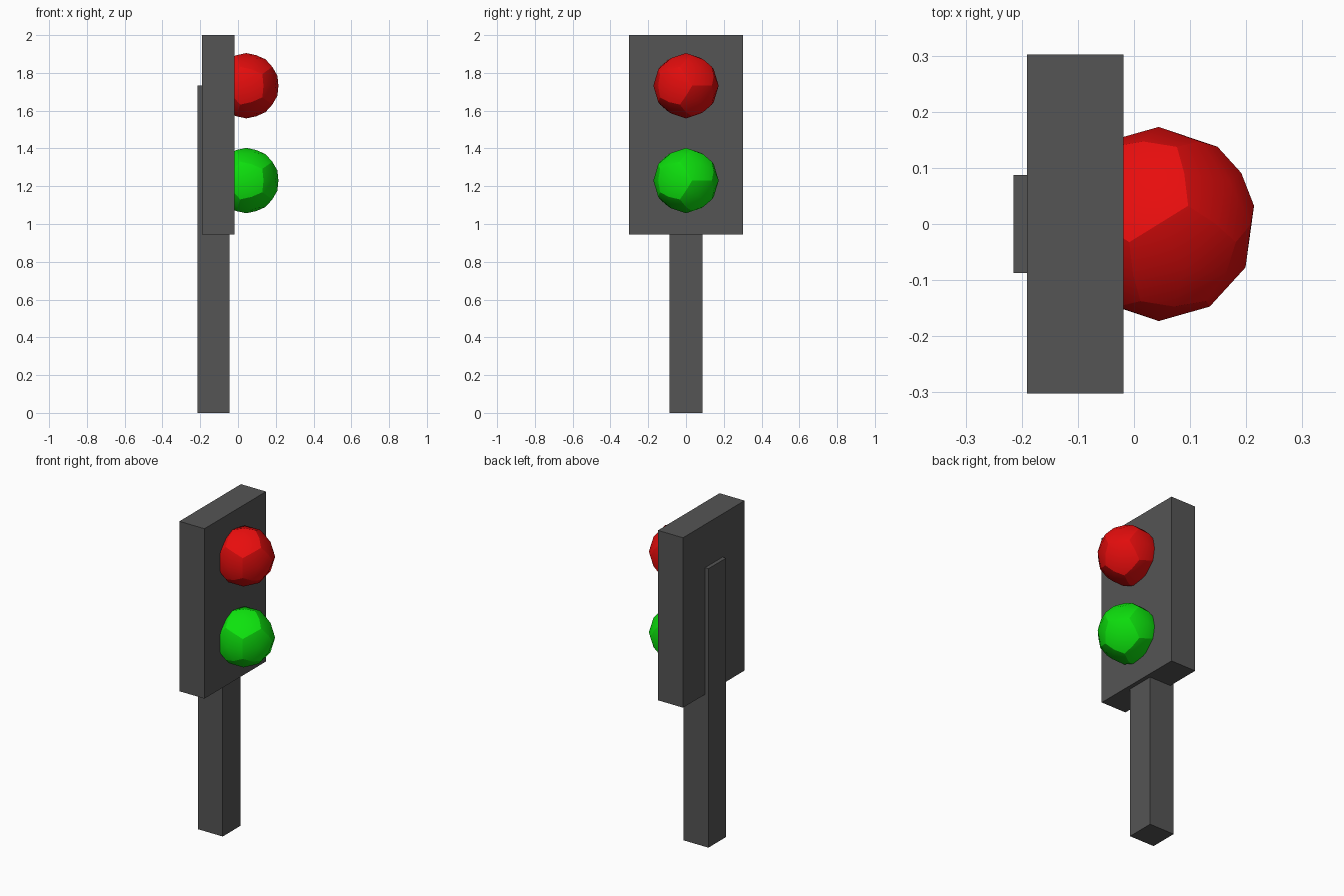
import bpy, bmesh, math
from mathutils import Vector, Matrix

if "Cube" in bpy.data.objects:
    bpy.data.objects.remove(bpy.data.objects["Cube"])

def material(name, color):
    mat = bpy.data.materials.new(name)
    mat.diffuse_color = color
    mat.use_nodes = True
    mat.node_tree.nodes["Principled BSDF"].inputs["Base Color"].default_value = mat.diffuse_color
    return mat

def finish(bm, name, mat):
    me = bpy.data.meshes.new(name)
    bm.to_mesh(me)
    bm.free()
    me.materials.append(mat)
    ob = bpy.data.objects.new(name, me)
    bpy.context.collection.objects.link(ob)
    return ob

def box(name, lo, hi, mat):
    lo, hi = Vector(lo), Vector(hi)
    bm = bmesh.new()
    bmesh.ops.create_cube(bm, size=1)
    bmesh.ops.scale(bm, vec=hi - lo, verts=bm.verts)
    bmesh.ops.translate(bm, vec=(lo + hi) / 2, verts=bm.verts)
    return finish(bm, name, mat)

def lamp(name, center, radius, mat):
    # dodecahedron, subdivided once and rounded onto a sphere
    phi = (1 + math.sqrt(5)) / 2
    s = (-1, 1)
    pts = [(a, b, c) for a in s for b in s for c in s]
    for a in s:
        for b in s:
            pts += [(a * phi, b / phi, 0), (b / phi, 0, a * phi), (0, a * phi, b / phi)]
    bm = bmesh.new()
    for p in pts:
        bm.verts.new(p)
    bmesh.ops.convex_hull(bm, input=bm.verts[:])
    bmesh.ops.dissolve_limit(bm, angle_limit=0.05, verts=bm.verts[:], edges=bm.edges[:])
    bmesh.ops.subdivide_edges(bm, edges=bm.edges[:], cuts=1)
    rims = set(bm.edges)
    bmesh.ops.poke(bm, faces=bm.faces[:])
    for v in bm.verts:
        v.co = v.co.normalized() * radius
    # each pentagon is smooth inside, with a hard rim
    for f in bm.faces:
        f.smooth = True
    for e in bm.edges:
        e.smooth = e not in rims
    bmesh.ops.recalc_face_normals(bm, faces=bm.faces[:])
    turn = Matrix.Rotation(math.atan(1 / phi), 4, 'Z')
    bm.transform(Matrix.Translation(center) @ turn)
    return finish(bm, name, mat)

dark = material("dark_grey", (0.09, 0.09, 0.09, 1))
red = material("red", (0.8, 0.004, 0.004, 1))
green = material("green", (0.004, 0.76, 0.004, 1))

# post and signal housing
box("post", (-0.215, -0.087, 0), (-0.044, 0.087, 1.732), dark)
box("housing", (-0.191, -0.302, 0.945), (-0.019, 0.302, 2), dark)

# lamps
lamp("red_lamp", (0.044, 0, 1.732), 0.173, red)
lamp("green_lamp", (0.044, 0, 1.23), 0.173, green)
